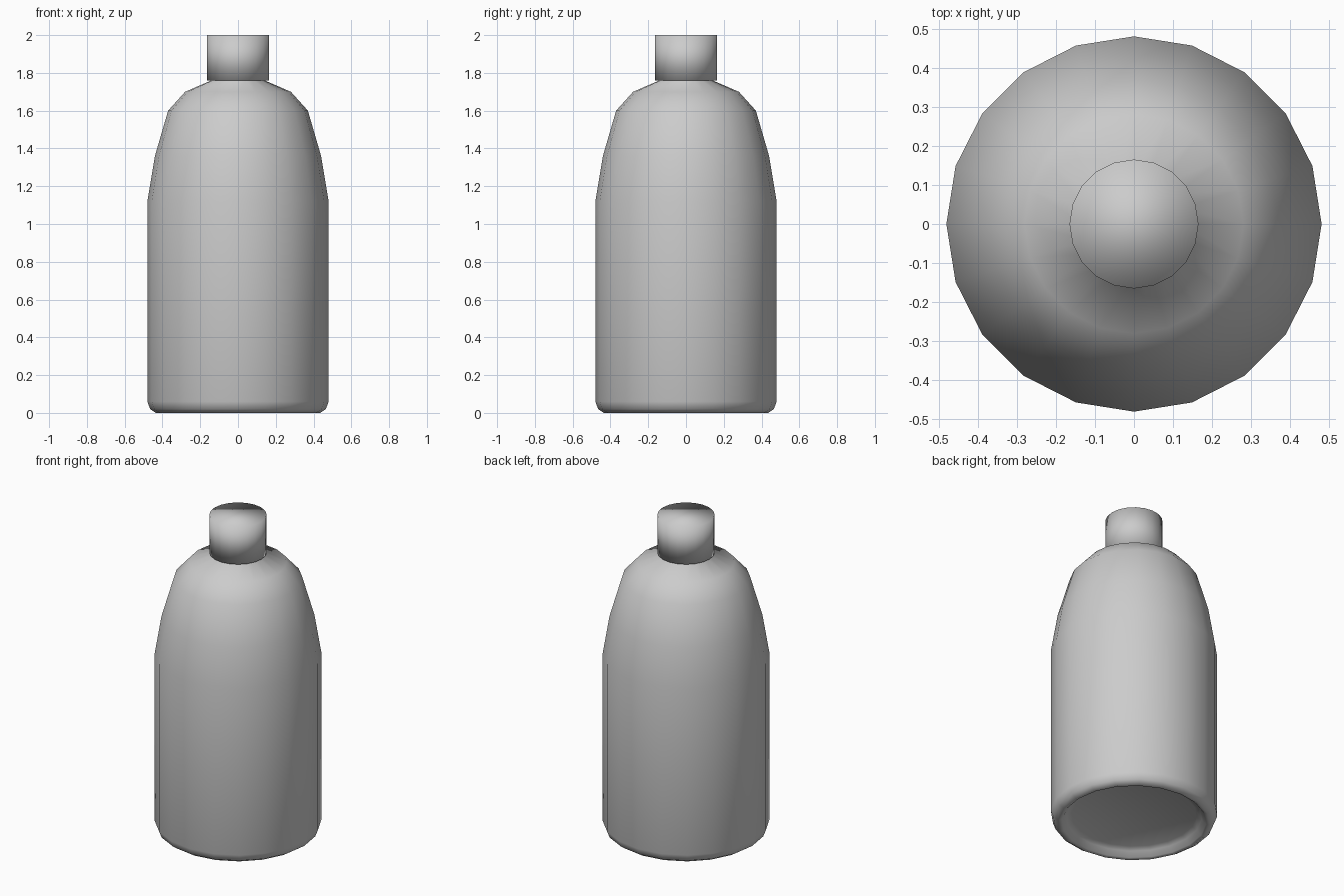
import bpy, bmesh, math

if "Cube" in bpy.data.objects:
    bpy.data.objects.remove(bpy.data.objects["Cube"])

SIDES = 20


def lathe(name, profile):
    """Spin an (r, z) profile around z and close both ends."""
    bm = bmesh.new()
    rings = []
    for r, z in profile:
        rings.append([bm.verts.new((r * math.cos(2 * math.pi * i / SIDES),
                                    r * math.sin(2 * math.pi * i / SIDES), z))
                      for i in range(SIDES)])
    for a, b in zip(rings, rings[1:]):
        for i in range(SIDES):
            j = (i + 1) % SIDES
            bm.faces.new((a[i], a[j], b[j], b[i]))
    bm.faces.new(rings[0][::-1])
    bm.faces.new(rings[-1])
    bmesh.ops.recalc_face_normals(bm, faces=bm.faces)
    for f in bm.faces:
        f.smooth = True
    mesh = bpy.data.meshes.new(name)
    bm.to_mesh(mesh)
    bm.free()
    obj = bpy.data.objects.new(name, mesh)
    bpy.context.collection.objects.link(obj)
    return obj


# Bottle: recessed base, rounded foot, straight wall, shoulder, neck
lathe("bottle_body", [
    (0.36, 0.05), (0.39, 0.035), (0.415, 0.005), (0.435, 0.0),
    (0.465, 0.02), (0.48, 0.06), (0.48, 1.12), (0.44, 1.36),
    (0.37, 1.60), (0.28, 1.70), (0.13, 1.765), (0.13, 1.93),
])

# Screw cap
lathe("bottle_cap", [(0.165, 1.76), (0.165, 2.0)])
